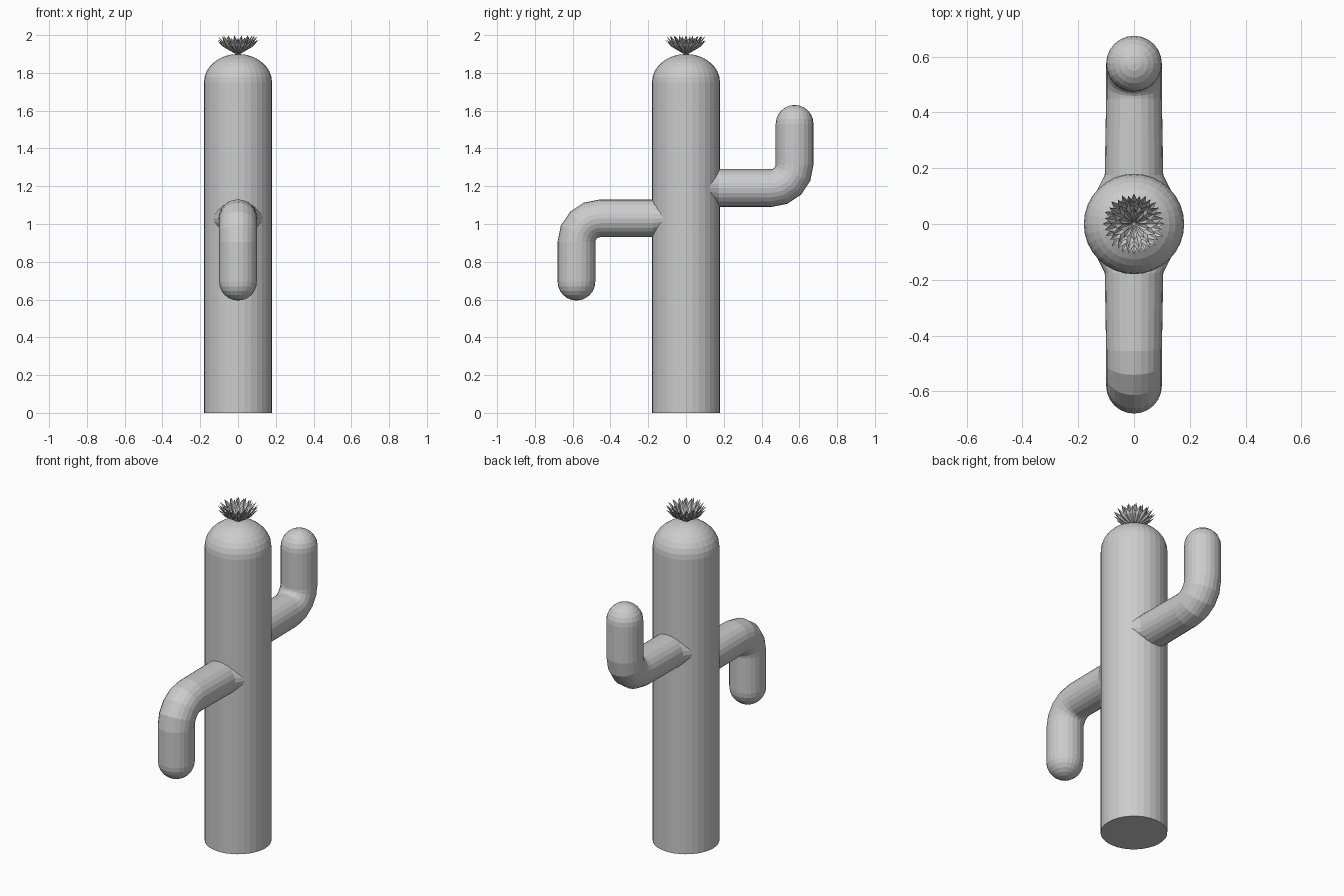
import bpy, bmesh, random
from math import sin, cos, pi, radians
from mathutils import Vector

if "Cube" in bpy.data.objects:
    bpy.data.objects.remove(bpy.data.objects["Cube"])

random.seed(4)


def finish(name, bm):
    bmesh.ops.recalc_face_normals(bm, faces=bm.faces)
    me = bpy.data.meshes.new(name)
    bm.to_mesh(me)
    bm.free()
    ob = bpy.data.objects.new(name, me)
    bpy.context.collection.objects.link(ob)
    return ob


def skin(name, rings, tip, cap_start=True):
    """Bridge rings of points, close the start flat and the end to a tip."""
    bm = bmesh.new()
    loops = [[bm.verts.new(p) for p in r] for r in rings]
    n = len(loops[0])
    for a, b in zip(loops, loops[1:]):
        for i in range(n):
            j = (i + 1) % n
            bm.faces.new((a[i], a[j], b[j], b[i]))
    end = bm.verts.new(tip)
    for i in range(n):
        bm.faces.new((loops[-1][i], loops[-1][(i + 1) % n], end))
    if cap_start:
        bm.faces.new(loops[0][::-1])
    return finish(name, bm)


# Trunk: straight column with a rounded top
def trunk(R=0.18, shoulder=1.75, top=1.9, sides=32, steps=8):
    prof = [(R, 0)]
    for k in range(steps):
        a = k / steps * pi / 2
        prof.append((R * cos(a), shoulder + (top - shoulder) * sin(a)))
    rings = [[(r * cos(2 * pi * i / sides), r * sin(2 * pi * i / sides), z)
              for i in range(sides)] for r, z in prof]
    return skin("trunk", rings, (0, 0, top))


# Arm: flared root, horizontal run, bend, vertical run, round tip
def arm(name, side, z0, turn, reach, z_tip, bend=0.125, r=0.1, sides=24):
    def ring(y, z, ang, rx, rz):
        out = []
        for i in range(sides):
            t = 2 * pi * i / sides
            d = rz * cos(t)
            out.append((rx * sin(t), side * (y - d * sin(ang)),
                        z + turn * d * cos(ang)))
        return out

    rings = [ring(0.12, z0, 0, 0.133, 0.075), ring(0.175, z0, 0, 0.105, r)]
    for k in range(5):
        a = k / 4 * pi / 2
        rings.append(ring(reach - bend + bend * sin(a),
                          z0 + turn * bend * (1 - cos(a)), a, r, r))
    z_cap = z_tip - turn * r
    for k in range(6):
        a = k / 6 * pi / 2
        rings.append(ring(reach, z_cap + turn * r * sin(a), pi / 2,
                          r * cos(a), r * cos(a)))
    return skin(name, rings, (0, side * reach, z_tip))


# Flower: layered pointed petals fanning out from one point
def flower(base=1.895):
    bm = bmesh.new()
    layers = [(16, 0.115, 0.080, 0.017), (16, 0.108, 0.098, 0.015),
              (14, 0.088, 0.104, 0.014), (10, 0.062, 0.092, 0.011)]
    for li, (count, reach, height, half) in enumerate(layers):
        for i in range(count):
            a = 2 * pi * (i + 0.5 * (li % 2)) / count
            s = random.uniform(0.94, 1.0)
            out, across = Vector((cos(a), sin(a), 0)), Vector((-sin(a), cos(a), 0))

            def pt(u, h, w):
                return bm.verts.new(out * reach * s * u + across * w
                                    + Vector((0, 0, base + height * h)))
            root, tip = pt(0.03, 0, 0), pt(1, 1, 0)
            mid = pt(0.72, 0.56, 0)
            for sg in (-1, 1):
                edge = pt(0.70, 0.66, sg * half)
                bm.faces.new((root, edge, mid))
                bm.faces.new((mid, edge, tip))
    return finish("flower", bm)


trunk()
arm("raised_arm", 1, 1.19, 1, 0.575, 1.63)
arm("drooping_arm", -1, 1.03, -1, 0.58, 0.595)
flower()
